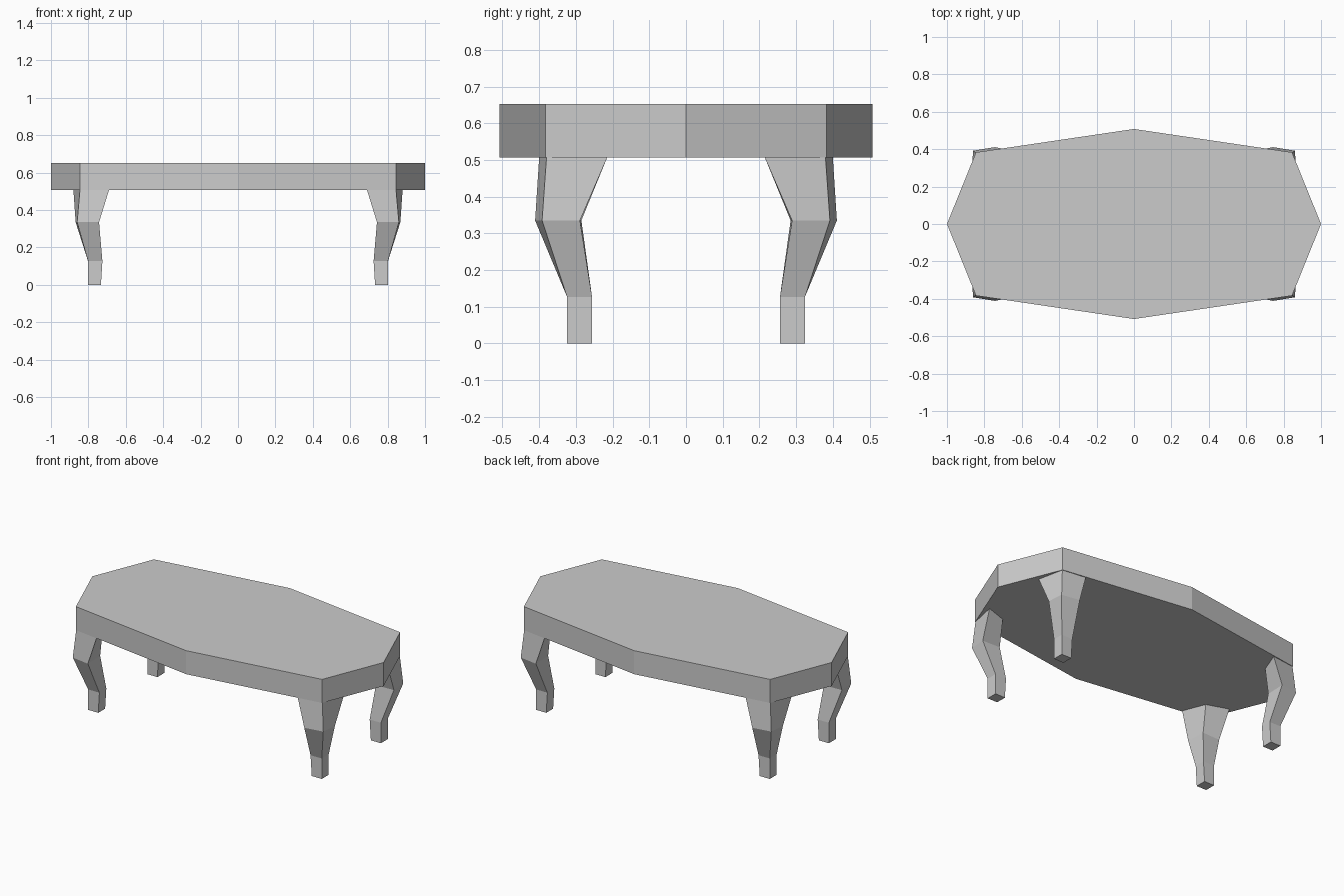
import bpy
import bmesh

cube = bpy.data.objects.get("Cube")
if cube:
    bpy.data.objects.remove(cube, do_unlink=True)

grey = bpy.data.materials.new("light grey")
grey.use_nodes = True
colour = (0.6, 0.6, 0.6, 1)
grey.diffuse_color = colour
grey.node_tree.nodes["Principled BSDF"].inputs["Base Color"].default_value = colour


def loft(name, sections, mirror=(1, 1)):
    """Skin a stack of (height, outline) sections and cap both ends."""
    bm = bmesh.new()
    rings = [[bm.verts.new((x * mirror[0], y * mirror[1], z)) for x, y in outline]
             for z, outline in sections]
    for low, high in zip(rings, rings[1:]):
        n = len(low)
        for i in range(n):
            j = (i + 1) % n
            bm.faces.new((low[i], low[j], high[j], high[i]))
    bm.faces.new(rings[0])
    bm.faces.new(rings[-1])
    bmesh.ops.recalc_face_normals(bm, faces=bm.faces)
    mesh = bpy.data.meshes.new(name)
    bm.to_mesh(mesh)
    bm.free()
    mesh.materials.append(grey)
    obj = bpy.data.objects.new(name, mesh)
    bpy.context.collection.objects.link(obj)
    return obj


# Eight-sided table top
CX, CY, END = 0.845, 0.383, 0.508
outline = [(1, 0), (CX, CY), (0, END), (-CX, CY),
           (-1, 0), (-CX, -CY), (0, -END), (CX, -CY)]
loft("table_top", [(0.506, outline), (0.652, outline)])

# Curved leg: each section runs inner, end side, outer corner, long side
leg = [
    (0, [(0.733, 0.256), (0.802, 0.256), (0.802, 0.324), (0.733, 0.324)]),
    (0.127, [(0.725, 0.256), (0.802, 0.256), (0.802, 0.324), (0.725, 0.324)]),
    (0.335, [(0.747, 0.285), (0.868, 0.289), (0.86, 0.392), (0.743, 0.411)]),
    (0.506, [(0.745, 0.26), (0.88, 0.215), (CX, CY - 0.003), (0.69, 0.4)]),
]
for side, sx in (("left", 1), ("right", -1)):
    for end, sy in (("front", -1), ("back", 1)):
        loft(f"{end}_{side}_leg", leg, (sx, sy))
